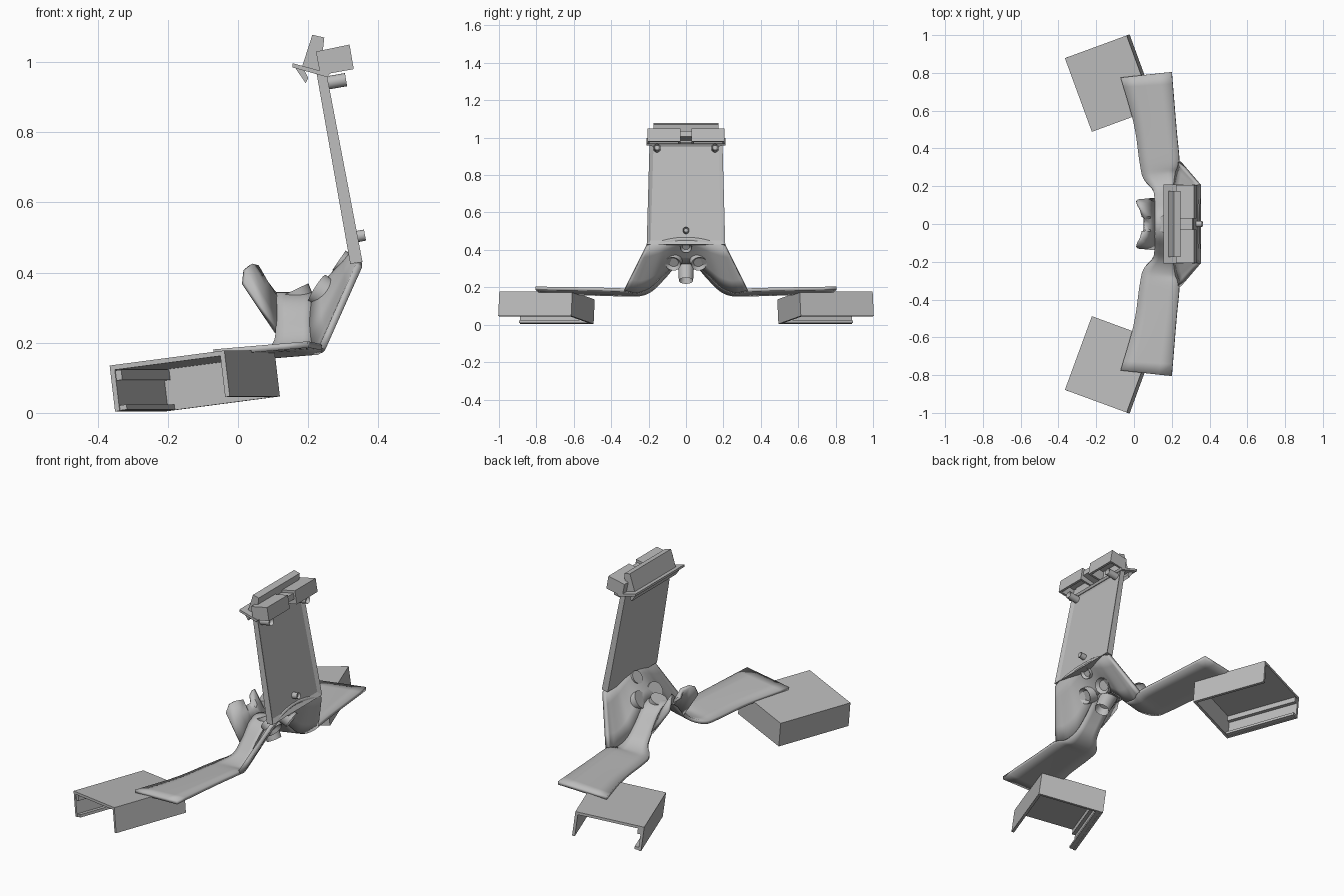
import bpy, bmesh, math
from mathutils import Vector

cube = bpy.data.objects.get("Cube")
if cube:
    bpy.data.objects.remove(cube)

grey = bpy.data.materials.new("plain_grey")
grey.use_nodes = True
grey.diffuse_color = (0.5, 0.5, 0.5, 1)
grey.node_tree.nodes["Principled BSDF"].inputs["Base Color"].default_value = (0.5, 0.5, 0.5, 1)


def finish(name, bm, thickness=0, offset=0, smooth=False):
    bmesh.ops.recalc_face_normals(bm, faces=bm.faces[:])
    mesh = bpy.data.meshes.new(name)
    bm.to_mesh(mesh)
    bm.free()
    obj = bpy.data.objects.new(name, mesh)
    bpy.context.collection.objects.link(obj)
    mesh.materials.append(grey)
    if thickness:
        mod = obj.modifiers.new("thickness", "SOLIDIFY")
        mod.thickness = thickness
        mod.offset = offset
        mod.use_even_offset = True
    if smooth:
        bpy.ops.object.select_all(action="DESELECT")
        bpy.context.view_layer.objects.active = obj
        obj.select_set(True)
        bpy.ops.object.shade_smooth_by_angle(angle=math.radians(35))
    return obj


def spline(points, steps=5):
    """Smooth curve through the points."""
    pts = [Vector(p) for p in points]
    # reflected first neighbour keeps the middle level
    first = Vector((pts[1].x, -pts[1].y, pts[1].z))
    pts = [first] + pts + [2 * pts[-1] - pts[-2]]
    out = []
    for a, b, c, d in zip(pts, pts[1:], pts[2:], pts[3:]):
        for i in range(steps):
            t = i / steps
            out.append(0.5 * (2 * b + (c - a) * t + (2 * a - 5 * b + 4 * c - d) * t * t
                              + (3 * b - a - 3 * c + d) * t ** 3))
    return out + [pts[-2]]


def sheet(name, low, high, thickness, rows=4):
    """Loft between two half curves, mirrored across y."""
    full = [[Vector((p.x, -p.y, p.z)) for p in c[:0:-1]] + c for c in (low, high)]
    bm = bmesh.new()
    grid = [[bm.verts.new(a.lerp(b, r / rows)) for a, b in zip(*full)] for r in range(rows + 1)]
    for r0, r1 in zip(grid, grid[1:]):
        for i in range(len(r0) - 1):
            bm.faces.new((r0[i], r0[i + 1], r1[i + 1], r1[i]))
    return finish(name, bm, thickness, smooth=True)


def bar(name, profile, y0, y1, hollow=False):
    """Extrude an x-z profile along y; hollow opens the last edge's side."""
    bm = bmesh.new()
    a = [bm.verts.new((x, y0, z)) for x, z in profile]
    b = [bm.verts.new((x, y1, z)) for x, z in profile]
    bm.faces.new(a)
    bm.faces.new(b[::-1])
    n = len(a)
    for i in range(n - 1 if hollow else n):
        j = (i + 1) % n
        bm.faces.new((a[i], a[j], b[j], b[i]))
    return finish(name, bm, 0.012 if hollow else 0, -1)


def rod(name, start, end, r0, r1, sides=24):
    start, end = Vector(start), Vector(end)
    axis = end - start
    bm = bmesh.new()
    bmesh.ops.create_cone(bm, cap_ends=True, segments=sides, radius1=r0, radius2=r1, depth=axis.length)
    # shallow recess in the outer end
    cap = max(bm.faces, key=lambda f: f.calc_center_median().z)
    bmesh.ops.inset_region(bm, faces=[cap], thickness=r1 * 0.35, depth=0)
    bmesh.ops.translate(bm, verts=cap.verts[:], vec=(0, 0, -axis.length * 0.3))
    bmesh.ops.transform(bm, verts=bm.verts[:], matrix=axis.to_track_quat("Z", "Y").to_matrix().to_4x4())
    bmesh.ops.translate(bm, verts=bm.verts[:], vec=(start + end) / 2)
    return finish(name, bm, smooth=True)


# Arched bridge running out into two flat arms
inner = spline([(0.11, 0, 0.335), (0.11, 0.06, 0.315), (0.11, 0.12, 0.25), (0.1, 0.18, 0.19),
                (0.05, 0.24, 0.162), (0.03, 0.33, 0.16), (0, 0.53, 0.165), (-0.07, 0.775, 0.172)])
outer = spline([(0.22, 0, 0.335), (0.215, 0.07, 0.315), (0.21, 0.14, 0.255), (0.215, 0.2, 0.2),
                (0.225, 0.27, 0.175), (0.24, 0.33, 0.185), (0.225, 0.5, 0.19), (0.2, 0.805, 0.195)])
sheet("arms", inner, outer, 0.018)

# Sloping body shell from the bridge up to the panel
edge = outer[:26]
top = [Vector((0.34 + 0.005 * t, 0.21 * t, 0.465 - 0.045 * t * t))
       for t in (p.y / edge[-1].y for p in edge)]
sheet("body_shell", edge, top, 0.02)

# Notched flared lip on the inner end of the arch
flare = [Vector((0.055, 0, 0.375)), Vector((0.055, 0.03, 0.375)), Vector((0.05, 0.038, 0.415)),
         Vector((0.035, 0.08, 0.422)), Vector((0.02, 0.105, 0.41)), Vector((0.015, 0.125, 0.37))]
base = [Vector((0.11, y, z)) for y, z in
        ((0, 0.335), (0.03, 0.33), (0.045, 0.323), (0.08, 0.297), (0.11, 0.262), (0.135, 0.23))]
sheet("flared_lip", base, flare, 0.014, 2)

# Upright panel with a recessed outer face
bm = bmesh.new()
corners = [(0.32, 0.425), (0.355, 0.43), (0.252, 0.97), (0.224, 0.968)]
loops = [[bm.verts.new((x, s * (0.21 if z < 0.5 else 0.195), z)) for x, z in corners] for s in (-1, 1)]
bm.faces.new(loops[0])
bm.faces.new(loops[1][::-1])
for i in range(4):
    j = (i + 1) % 4
    bm.faces.new((loops[0][i], loops[0][j], loops[1][j], loops[1][i]))
bmesh.ops.recalc_face_normals(bm, faces=bm.faces[:])
face = max(bm.faces, key=lambda f: f.normal.x)
bmesh.ops.inset_region(bm, faces=[face], thickness=0.03, depth=0)
bmesh.ops.translate(bm, verts=face.verts[:], vec=(-0.01, 0, 0))
finish("panel", bm)

# Head of the panel
bar("top_ledge", [(0.155, 0.997), (0.155, 0.985), (0.255, 0.957), (0.262, 0.968)], -0.21, 0.21)
bar("ledge_hook", [(0.16, 0.988), (0.193, 0.94), (0.2, 0.955), (0.188, 0.98)], -0.19, 0.19)
bar("top_bar", [(0.182, 0.985), (0.212, 1.078), (0.246, 1.07), (0.235, 0.972)], -0.175, 0.175)
bar("bracket_link", [(0.235, 1.02), (0.31, 1.035), (0.315, 1.005), (0.24, 0.985)], -0.035, 0.035)
for side, s in (("left", 1), ("right", -1)):
    bar(side + "_bracket", [(0.235, 0.963), (0.222, 1.03), (0.318, 1.05), (0.33, 0.98)],
        s * 0.03, s * 0.207, hollow=True)
    rod(side + "_peg", (0.25, s * 0.155, 0.94), (0.308, s * 0.155, 0.95), 0.019, 0.019, 16)
rod("panel_pin", (0.325, 0, 0.5), (0.362, 0, 0.507), 0.016, 0.016, 16)

# Sockets and nozzle on the body
rod("upper_socket", (0.288, 0, 0.435), (0.325, 0, 0.41), 0.034, 0.03)
for s in (-1, 1):
    rod("lower_socket", (0.225, s * 0.062, 0.355), (0.272, s * 0.07, 0.325), 0.046, 0.042)
rod("nozzle", (0.16, 0, 0.35), (0.215, 0, 0.235), 0.045, 0.038)

# Open end boxes, tilted along their width
u = Vector((0.327, 0.12, 0.043))
v = Vector((0.143, -0.39, 0))
w = Vector((0.0155, 0.006, -0.131))
corner = Vector((-0.366, 0.878, 0.135))


def box_part(name, lo, hi, side, open_faces=False):
    """Block spanning fractions lo..hi of the end box."""
    bm = bmesh.new()
    bmesh.ops.create_cube(bm, size=1)
    for vert in bm.verts:
        f = [lo[i] if vert.co[i] < 0 else hi[i] for i in range(3)]
        vert.co = corner + u * f[0] + v * f[1] + w * f[2]
        vert.co.y *= side
    if open_faces:
        bm.faces.ensure_lookup_table()
        # drop the outer end and the underside
        centre = corner + u / 2 + v / 2 + w / 2
        centre.y *= side
        ends = []
        for d in (-v / 2, w / 2):
            target = centre + Vector((d.x, d.y * side, d.z))
            ends.append(min(bm.faces, key=lambda f: (f.calc_center_median() - target).length))
        bmesh.ops.delete(bm, geom=ends, context="FACES")
    return finish(name, bm, 0.014 if open_faces else 0, -1)


for side, s in (("left", 1), ("right", -1)):
    box_part(side + "_end_box", (0, 0, 0), (1, 1, 1), s, True)
    box_part(side + "_upper_rail", (0.03, 0.01, 0.12), (0.09, 0.98, 0.34), s)
    box_part(side + "_lower_rail", (0.03, 0.01, 0.88), (0.1, 0.98, 0.99), s)
